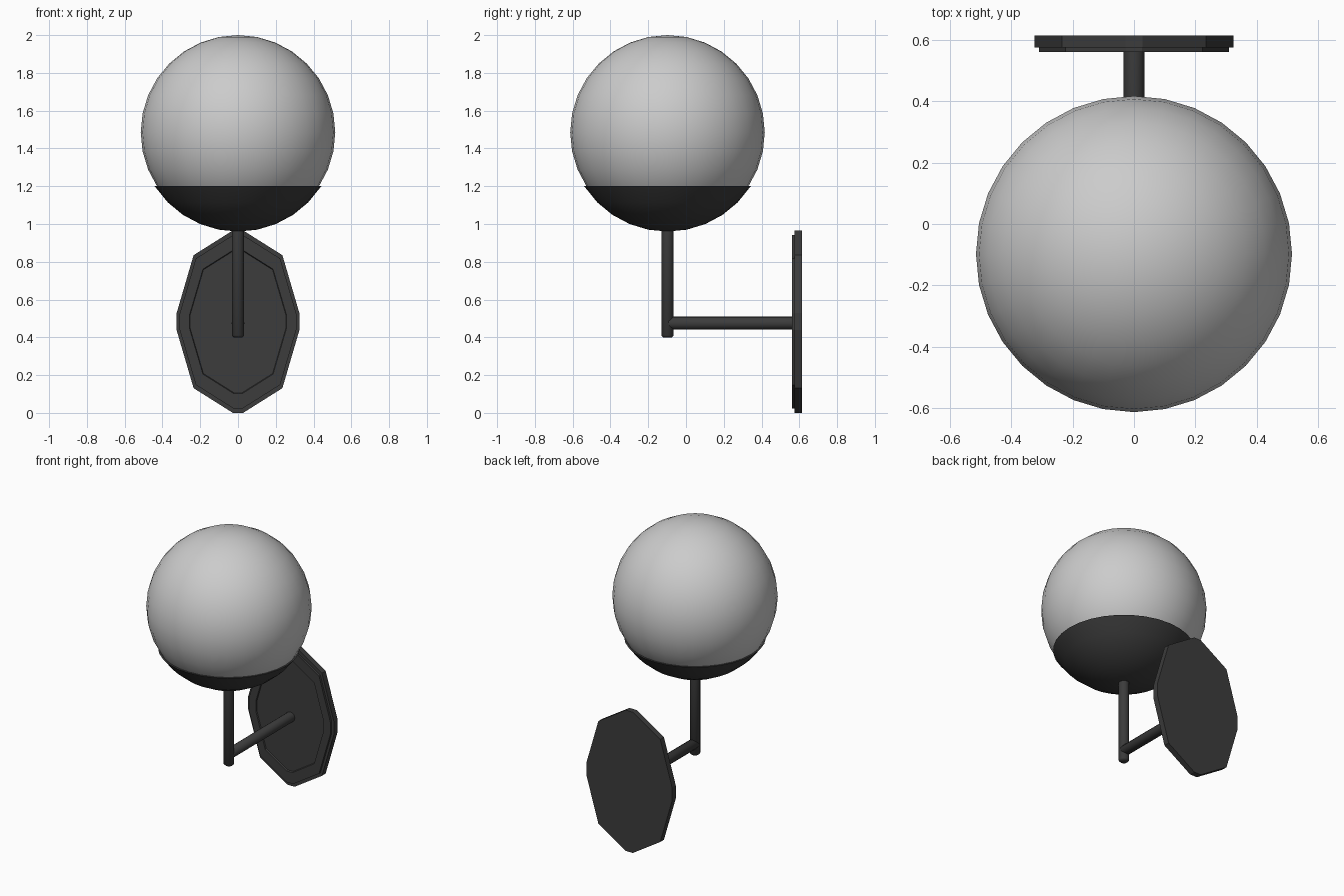
import bpy, bmesh, math
from math import sin, cos, radians, pi

if "Cube" in bpy.data.objects:
    bpy.data.objects.remove(bpy.data.objects["Cube"])

CY, CZ, R = -0.098, 1.485, 0.515   # globe centre and radius


def make(name, rings, angle=None, caps=True):
    """Skin a list of equal-length point rings; a one-point ring is a pole."""
    bm = bmesh.new()
    vs = [[bm.verts.new(p) for p in ring] for ring in rings]
    for a, b in zip(vs, vs[1:]):
        n = max(len(a), len(b))
        for i in range(n):
            j = (i + 1) % n
            if len(a) == 1:
                bm.faces.new((a[0], b[i], b[j]))
            elif len(b) == 1:
                bm.faces.new((a[i], b[0], a[j]))
            else:
                bm.faces.new((a[i], b[i], b[j], a[j]))
    if caps:
        for ring in (vs[0], vs[-1]):
            if len(ring) > 2:
                bm.faces.new(ring)
    bmesh.ops.recalc_face_normals(bm, faces=bm.faces)
    me = bpy.data.meshes.new(name)
    bm.to_mesh(me)
    bm.free()
    ob = bpy.data.objects.new(name, me)
    bpy.context.collection.objects.link(ob)
    if angle:
        bpy.ops.object.select_all(action='DESELECT')
        ob.select_set(True)
        bpy.context.view_layer.objects.active = ob
        bpy.ops.object.shade_smooth_by_angle(angle=radians(angle))
    return ob


def circle(r, z, n=32):
    if r < 1e-5:
        return [(0, CY, z)]
    return [(r * cos(2 * pi * i / n), CY + r * sin(2 * pi * i / n), z) for i in range(n)]


def arc(r, steps):
    """Latitude rings of a sphere, counted in steps of 11.25 degrees from the bottom."""
    return [(r * sin(s * pi / 16), CZ - r * cos(s * pi / 16)) for s in steps]


# Glass globe
globe = make("globe", [circle(r, z) for r, z in arc(R, range(17))], 40)

# Bowl-shaped holder hugging the lower globe, with a flat rim
profile = arc(R + 0.01, range(5)) + [(0.441, 1.2), (0.42, 1.2)]
holder = make("globe_holder", [circle(r, z) for r, z in profile], 40, caps=False)


# Round rods with slightly bevelled ends
def rod(name, r, a, b, place):
    bev = 0.01
    sections = [(r - bev, a), (r, a + bev), (r, b - bev), (r, b)]
    rings = [[place(q * cos(2 * pi * i / 16), q * sin(2 * pi * i / 16), t)
              for i in range(16)] for q, t in sections]
    return make(name, rings, 50)


rod("upright_rod", 0.033, 0.40, 0.98, lambda u, v, t: (u, CY + v, t))
rod("wall_arm", 0.034, -0.102, 0.59, lambda u, v, t: (u, t, 0.475 + v))

# Wall plate: tall clipped octagon, stepped at the front with a shallow recess
quad = [(0.325, 0.045), (0.235, 0.352), (0.027, 0.483)]
half = quad + [(-x, z) for x, z in reversed(quad)]
outline = half + [(-x, -z) for x, z in half]
layers = [(1, 0.615), (1, 0.575), (0.95, 0.575), (0.95, 0.56), (0.79, 0.56), (0.78, 0.568)]
make("wall_plate", [[(x * s, y, 0.483 + z * s) for x, z in outline] for s, y in layers])

# Dark metal finish
metal = bpy.data.materials.new("dark_metal")
metal.diffuse_color = (0.045, 0.045, 0.045, 1)
metal.use_nodes = True
metal.node_tree.nodes["Principled BSDF"].inputs["Base Color"].default_value = metal.diffuse_color
for ob in bpy.data.objects:
    if ob.name != "globe":
        ob.data.materials.append(metal)
